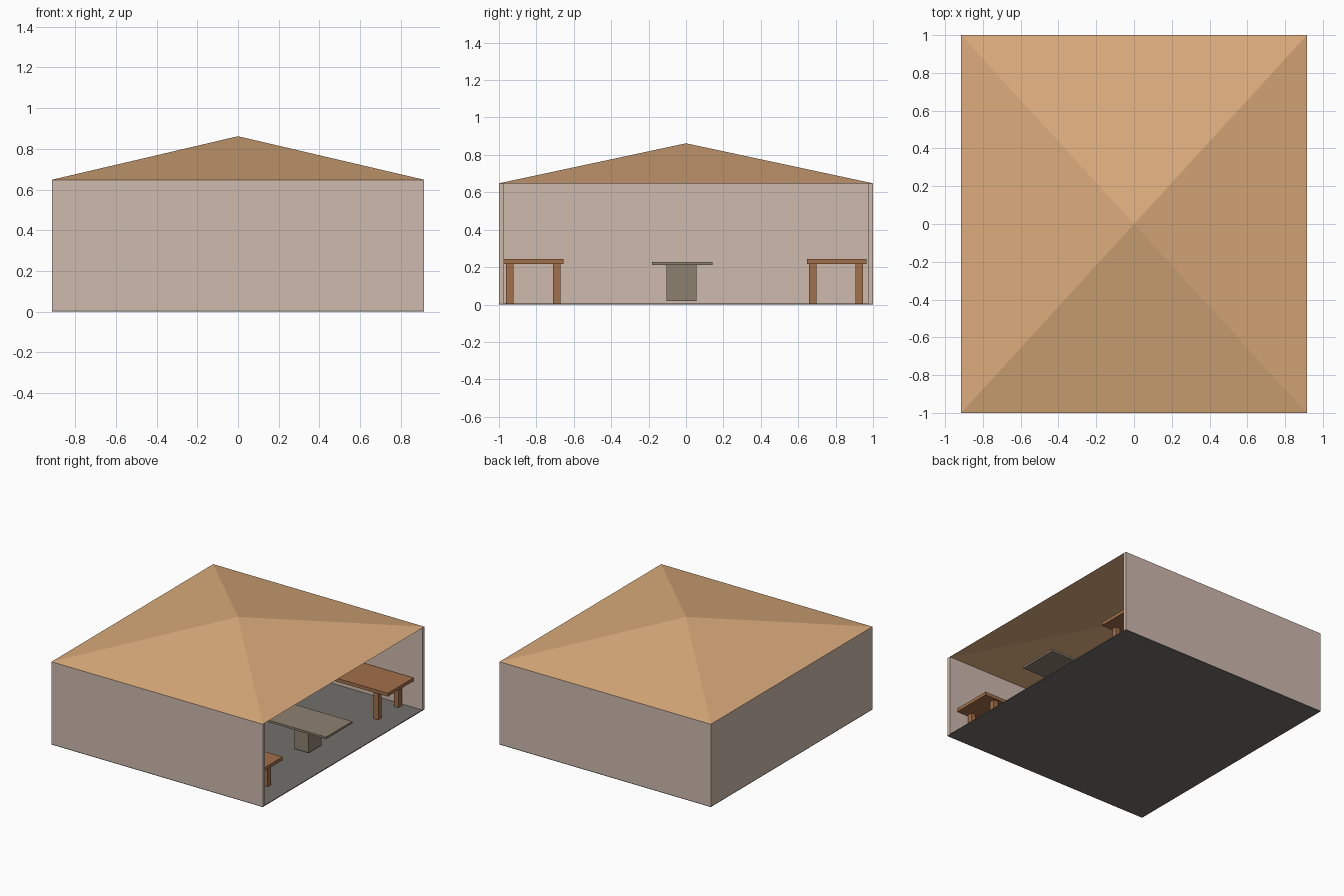
import bpy, bmesh

if "Cube" in bpy.data.objects:
    bpy.data.objects.remove(bpy.data.objects["Cube"])

HX, HY = 0.915, 1.0           # half footprint
EAVE, APEX = 0.648, 0.862     # roof heights
WALL, FLOOR = 0.027, 0.006    # thicknesses


def material(name, r, g, b):
    m = bpy.data.materials.new(name)
    m.diffuse_color = (r, g, b, 1)
    m.use_nodes = True
    m.node_tree.nodes["Principled BSDF"].inputs["Base Color"].default_value = m.diffuse_color
    return m


plaster = material("plaster", 0.62, 0.49, 0.42)
tile = material("roof_tan", 0.71, 0.41, 0.20)
wood = material("wood", 0.36, 0.16, 0.07)
stone = material("table_stone", 0.27, 0.22, 0.16)
concrete = material("concrete", 0.17, 0.16, 0.15)


def finish(name, bm, mat):
    me = bpy.data.meshes.new(name)
    bmesh.ops.recalc_face_normals(bm, faces=bm.faces)
    bm.to_mesh(me)
    bm.free()
    me.materials.append(mat)
    ob = bpy.data.objects.new(name, me)
    bpy.context.collection.objects.link(ob)
    return ob


def box(name, x, y, z, mat):
    """Box from (min, max) ranges on each axis."""
    bm = bmesh.new()
    bmesh.ops.create_cube(bm, size=1)
    for v in bm.verts:
        v.co = [r[0] if c < 0 else r[1] for c, r in zip(v.co, (x, y, z))]
    return finish(name, bm, mat)


# Floor slab and three walls (the right side is open)
box("floor", (-HX, HX), (-HY, HY), (0, FLOOR), concrete)
box("front_wall", (-HX, HX), (-HY, -HY + WALL), (FLOOR, EAVE), plaster)
box("back_wall", (-HX, HX), (HY - WALL, HY), (FLOOR, EAVE), plaster)
box("left_wall", (-HX, -HX + WALL), (-HY + WALL, HY - WALL), (FLOOR, EAVE), plaster)

# Pyramid roof, open underneath
bm = bmesh.new()
eaves = [bm.verts.new((sx * HX, sy * HY, EAVE))
         for sx, sy in ((-1, -1), (1, -1), (1, 1), (-1, 1))]
apex = bm.verts.new((0, 0, APEX))
for i in range(4):
    bm.faces.new((eaves[i], eaves[(i + 1) % 4], apex))
finish("roof", bm, tile)


# Benches along the front and back walls
def bench(name, y0):
    box(name + "_seat", (-0.845, 0.845), (y0, y0 + 0.318), (0.217, 0.243), wood)
    for side, x in (("left", -0.755), ("right", 0.715)):
        for row, dy in (("front", 0.011), ("back", 0.261)):
            box(f"{name}_{row}_{side}_leg", (x, x + 0.04),
                (y0 + dy, y0 + dy + 0.04), (FLOOR, 0.217), wood)


bench("front_bench", -0.973)
bench("back_bench", 0.646)

# Central table on two block pedestals
box("table_top", (-0.885, 0.89), (-0.182, 0.142), (0.212, 0.228), stone)
for side, x in (("left", -0.685), ("right", 0.56)):
    box(f"table_{side}_pedestal", (x, x + 0.125), (-0.104, 0.056), (0.02, 0.212), stone)
